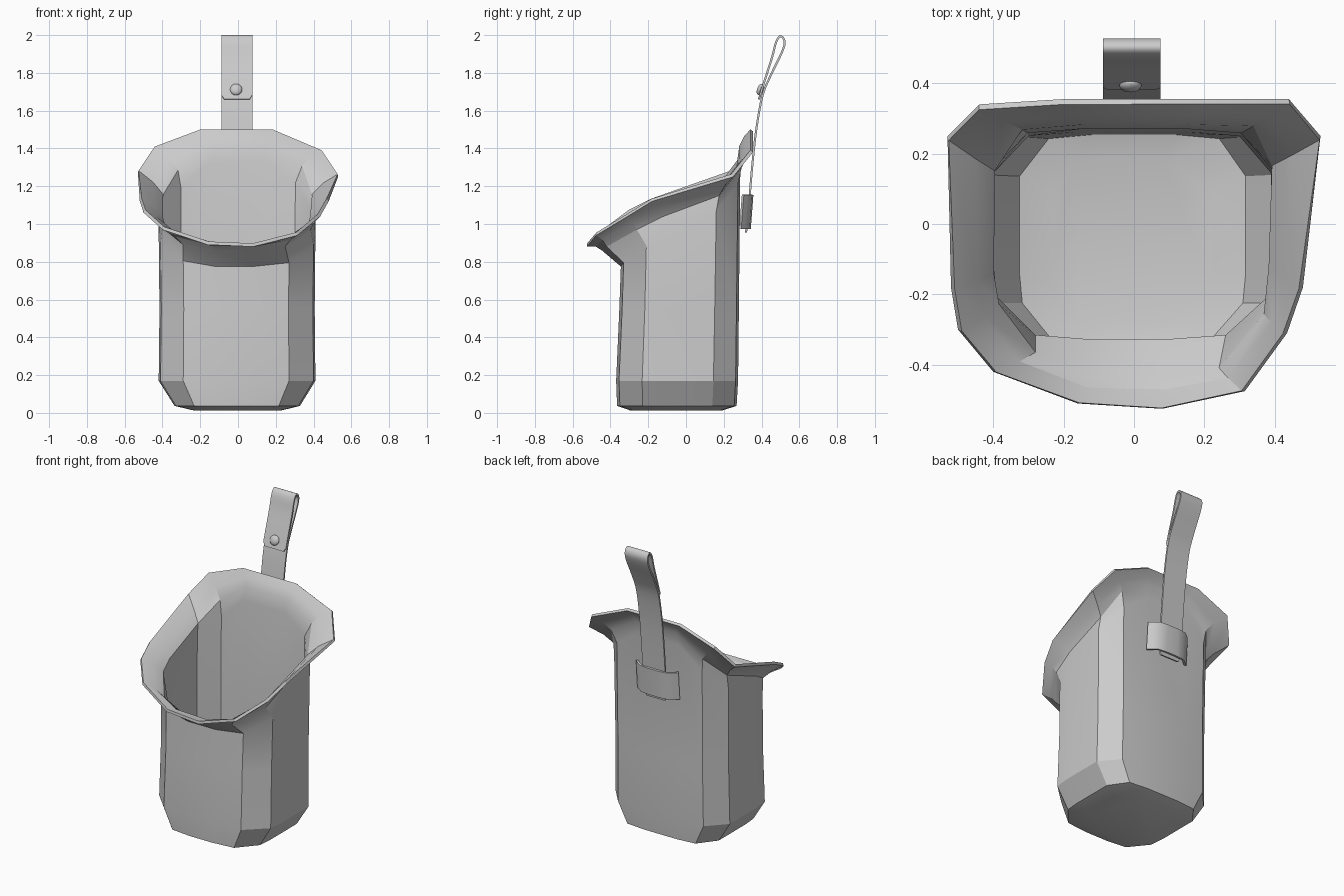
import bpy, bmesh, math
from mathutils import Vector, Matrix

if "Cube" in bpy.data.objects:
    bpy.data.objects.remove(bpy.data.objects["Cube"])


def finish(name, bm, thickness=0, offset=-1, angle=30, flip=False):
    bmesh.ops.recalc_face_normals(bm, faces=bm.faces)
    if flip:
        bmesh.ops.reverse_faces(bm, faces=bm.faces)
    me = bpy.data.meshes.new(name)
    bm.to_mesh(me)
    bm.free()
    ob = bpy.data.objects.new(name, me)
    bpy.context.collection.objects.link(ob)
    bpy.ops.object.select_all(action='DESELECT')
    ob.select_set(True)
    bpy.context.view_layer.objects.active = ob
    if thickness:
        m = ob.modifiers.new("thickness", 'SOLIDIFY')
        m.thickness, m.offset = thickness, offset
        bpy.ops.object.modifier_apply(modifier=m.name)
    bpy.ops.object.shade_smooth_by_angle(angle=math.radians(angle))
    return ob


def loft(bm, rings, closed):
    vs = [[bm.verts.new(p) for p in r] for r in rings]
    n = len(vs[0])
    for a, b in zip(vs, vs[1:]):
        for i in range(n if closed else n - 1):
            j = (i + 1) % n
            bm.faces.new((a[i], a[j], b[j], b[i]))
    return vs


# pouch: cross-section, inner neck and flared rim share the same 14 corners
section = [(-.42, .16), (-.31, .275), (-.15, .288), (.15, .288), (.31, .275), (.41, .16), (.41, -.12),
           (.40, -.21), (.27, -.33), (.08, -.345), (-.12, -.345), (-.29, -.33), (-.41, -.21), (-.42, -.12)]
neck = [(-.41, .16, 1.15), (-.32, .285, 1.28), (-.14, .30, 1.41), (.15, .30, 1.41), (.34, .295, 1.30),
        (.405, .175, 1.15), (.40, -.12, 1.04), (.385, -.26, .97), (.25, -.42, .88), (.1, -.445, .86),
        (-.12, -.445, .86), (-.29, -.375, .89), (-.40, -.23, .98), (-.415, -.14, 1.03)]
rim = [(-.53, .25, 1.27), (-.44, .34, 1.40), (-.2, .355, 1.49), (.18, .355, 1.49), (.44, .355, 1.38),
       (.53, .25, 1.25), (.48, -.18, 1.12), (.435, -.31, 1.04), (.315, -.475, .94), (.08, -.525, .88),
       (-.16, -.51, .89), (-.4, -.42, .97), (-.5, -.3, 1.06), (-.52, -.18, 1.12)]


def level(z, sx, sy, dy=0):
    return [(x * sx, y * sy + dy, z) for x, y in section]


upper = [(x, y, n[2] - .085) for (x, y), n in zip(section, neck)]
fold = [(Vector(n) * .6 + Vector(r) * .4 + Vector((0, 0, .012))) for n, r in zip(neck, rim)]
bm = bmesh.new()
rings = [level(.012, .55, .76, -.03), level(.037, .80, 1.0, -.02), level(.17, 1, 1.02, -.018),
         level(.55, .99, 1, -.008), upper, neck, fold, rim]
vs = loft(bm, rings, True)
bm.faces.new(vs[0])
# make the outside face outward so the wall thickens inward
bmesh.ops.recalc_face_normals(bm, faces=bm.faces)
bm.faces.ensure_lookup_table()
finish("pouch", bm, .018, angle=22, flip=bm.faces[-1].normal.z > 0)


# strap: side path swept across its width, folded over at the top
def catmull(pts, steps=4):
    p = [Vector(q) for q in pts]
    p = [2 * p[0] - p[1]] + p + [2 * p[-1] - p[-2]]
    out = []
    for a, b, c, d in zip(p, p[1:], p[2:], p[3:]):
        for k in range(steps):
            t = k / steps
            out.append(.5 * (2 * b + (c - a) * t + (2 * a - 5 * b + 4 * c - d) * t * t
                             + (3 * b - a - 3 * c + d) * t ** 3))
    return out + [p[-2]]


path = [(.318, .955), (.333, 1.1), (.35, 1.3), (.372, 1.5), (.405, 1.68), (.45, 1.79), (.508, 1.91),
        (.522, 1.965), (.502, 1.994), (.478, 1.965), (.455, 1.88), (.415, 1.755), (.386, 1.66)]
pts = catmull(path)
bm = bmesh.new()
rows = []
for i, p in enumerate(pts):
    w = .082 - (.015 if i in (0, len(pts) - 1) else 0)   # rounded tips
    rows.append([(-.006 - w, p.x, p.y), (-.006 + w, p.x, p.y)])
loft(bm, rows, False)
finish("strap", bm, .011, 0, 40)

# belt keeper on the back that holds the strap
bm = bmesh.new()
prof = [(-.15, .297), (-.125, .318), (-.095, .34), (-.04, .346), (.04, .346), (.095, .34), (.125, .318), (.15, .297)]
loft(bm, [[(x - .006, y + dy, z) for x, y in prof] for dy, z in ((-.01, .975), (.004, 1.155))], False)
finish("strap_keeper", bm, .014, 0, 35)

# domed rivet through the folded strap
bm = bmesh.new()
bmesh.ops.create_uvsphere(bm, u_segments=16, v_segments=8, radius=1)
tilt = Matrix.Rotation(math.radians(-20), 4, 'X')
bm.transform(Matrix.Translation((-.01, .394, 1.712)) @ tilt @ Matrix.Diagonal((.032, .018, .032, 1)))
finish("rivet", bm, 0)
